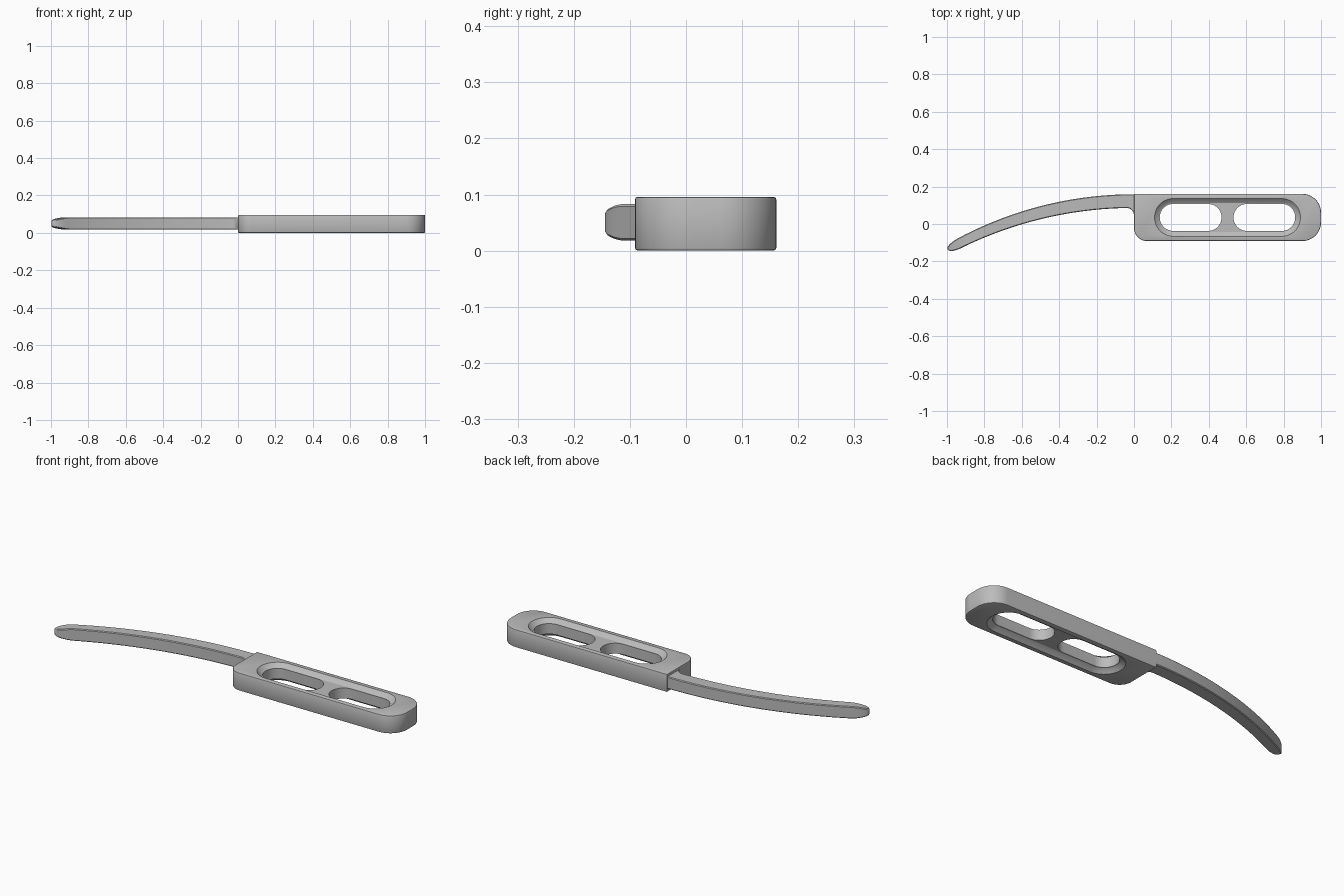
import bpy, bmesh, math
from math import sin, cos, pi, sqrt
from mathutils import Vector

if "Cube" in bpy.data.objects:
    bpy.data.objects.remove(bpy.data.objects["Cube"])

grey = bpy.data.materials.new("plain grey")
grey.diffuse_color = (0.5, 0.5, 0.5, 1)
grey.use_nodes = True
grey.node_tree.nodes["Principled BSDF"].inputs["Base Color"].default_value = grey.diffuse_color


def rounded_outline(x0, x1, y0, y1, radii, n=12):
    """Counter-clockwise rectangle; radii start at the lower left corner."""
    pts = []
    corners = [(x0, y0, 1, 1), (x1, y0, -1, 1), (x1, y1, -1, -1), (x0, y1, 1, -1)]
    for i, ((x, y, sx, sy), r) in enumerate(zip(corners, radii)):
        if r == 0:
            pts.append((x, y))
            continue
        for k in range(n + 1):
            a = pi + i * pi / 2 + k / n * pi / 2
            pts.append((x + sx * r + r * cos(a), y + sy * r + r * sin(a)))
    return pts


def loft(name, rings):
    """Skin closed rings of equal length and cap both ends."""
    bm = bmesh.new()
    rows = [[bm.verts.new(p) for p in ring] for ring in rings]
    n = len(rows[0])
    for a, b in zip(rows, rows[1:]):
        for i in range(n):
            j = (i + 1) % n
            bm.faces.new((a[i], a[j], b[j], b[i]))
    bm.faces.new(rows[0][::-1])
    bm.faces.new(rows[-1])
    bmesh.ops.recalc_face_normals(bm, faces=bm.faces[:])
    me = bpy.data.meshes.new(name)
    bm.to_mesh(me)
    bm.free()
    ob = bpy.data.objects.new(name, me)
    bpy.context.collection.objects.link(ob)
    me.materials.append(grey)
    return ob


def level(pts, z):
    return [(x, y, z) for x, y in pts]


def smooth(ob, angle):
    bpy.ops.object.select_all(action='DESELECT')
    ob.select_set(True)
    bpy.context.view_layer.objects.active = ob
    bpy.ops.object.shade_smooth_by_angle(angle=math.radians(angle))


# Handle block: square at the blade's back edge, rounded elsewhere
H, E = 0.096, 0.005
Y0, Y1 = -0.091, 0.161


def block_ring(inset, z):
    r = [0.07 - inset, 0.1 - inset, 0.1 - inset, 0]
    return level(rounded_outline(inset, 1 - inset, Y0 + inset, Y1 - inset, r), z)


handle = loft("handle", [block_ring(E, 0), block_ring(E * 0.3, E * 0.3), block_ring(0, E),
                         block_ring(0, H - E), block_ring(E * 0.3, H - E * 0.3), block_ring(E, H)])


# Cutters: a sloped recess on both faces and two finger slots
def stadium(x0, x1, y0, y1):
    r = (y1 - y0) / 2 - 0.0005
    return rounded_outline(x0, x1, y0, y1, [r] * 4, 14)


def recess_ring(grow, z):
    return level(stadium(0.134 - grow, 0.866 + grow, -0.042 - grow, 0.112 + grow), z)


cutters = []
DEPTH = 0.02
for side, z, s in (("top", H, 1), ("bottom", 0, -1)):
    cutters.append(loft(side + "_recess_cutter", [
        recess_ring(0, z - s * DEPTH), recess_ring(0.012, z - s * DEPTH * 0.62),
        recess_ring(0.024, z), recess_ring(0.024, z + s * 0.03)]))
for side, x0 in (("left", 0.138), ("right", 0.532)):
    slot = stadium(x0, x0 + 0.33, -0.037, 0.107)
    cutters.append(loft(side + "_slot_cutter", [level(slot, -0.05), level(slot, 0.15)]))
for c in cutters:
    c.hide_render = True
    c.hide_viewport = True
    m = handle.modifiers.new(c.name, 'BOOLEAN')
    m.operation = 'DIFFERENCE'
    m.solver = 'EXACT'
    m.object = c
bpy.context.view_layer.update()
dg = bpy.context.evaluated_depsgraph_get()
handle_mesh = bpy.data.meshes.new_from_object(handle.evaluated_get(dg))
handle.modifiers.clear()
handle.data = handle_mesh
for c in cutters:
    bpy.data.objects.remove(c)
smooth(handle, 32)


# Curved blade: back and front edges are two arcs, with a fillet at the root
def back_edge(x):
    return 0.159 - (2.0 - sqrt(4.0 - min(x, 0) ** 2))


def front_edge(x):
    y = 0.086 - (2.1 - sqrt(2.1 ** 2 - min(x, 0) ** 2))
    r = 0.04
    if x > -r:
        y -= r - sqrt(max(0, r * r - (min(x, 0) + r) ** 2))
    return y


ZC = 0.0505


def section(back, front, hz, c):
    """Chamfered rectangle between two edge points."""
    b, f = Vector(back), Vector(front)
    d = (f - b).normalized() * c
    return [(*b, ZC - hz + c), (*(b + d), ZC - hz), (*(f - d), ZC - hz), (*f, ZC - hz + c),
            (*f, ZC + hz - c), (*(f - d), ZC + hz), (*(b + d), ZC + hz), (*b, ZC + hz - c)]


rings = []
stations = [0.02, 0, -0.003, -0.008, -0.014, -0.022, -0.03, -0.04]
stations += [-0.04 - 0.88 * k / 28 for k in range(1, 29)]
for x in stations:
    # sections lean towards the tip so they stay square to the curve
    lean = 0.02 * max(0, -x - 0.04)
    xb = x - lean
    rings.append(section((xb, back_edge(xb)), (x + lean, front_edge(x + lean)), 0.0325, 0.004))

# Rounded, thinning tip
b0, f0 = Vector(rings[-1][0][:2]), Vector(rings[-1][3][:2])
mid, half = (b0 + f0) / 2, (f0 - b0) / 2
end = Vector((-0.992, -0.136))
for t, w, hz in ((0.3, 0.97, 0.03), (0.55, 0.88, 0.0265), (0.75, 0.75, 0.0235),
                 (0.9, 0.58, 0.02), (0.98, 0.4, 0.017), (1.03, 0.2, 0.014)):
    c = mid.lerp(end, t)
    rings.append(section(c - half * w, c + half * w, hz, 0.004))
blade = loft("blade", rings)
smooth(blade, 30)
